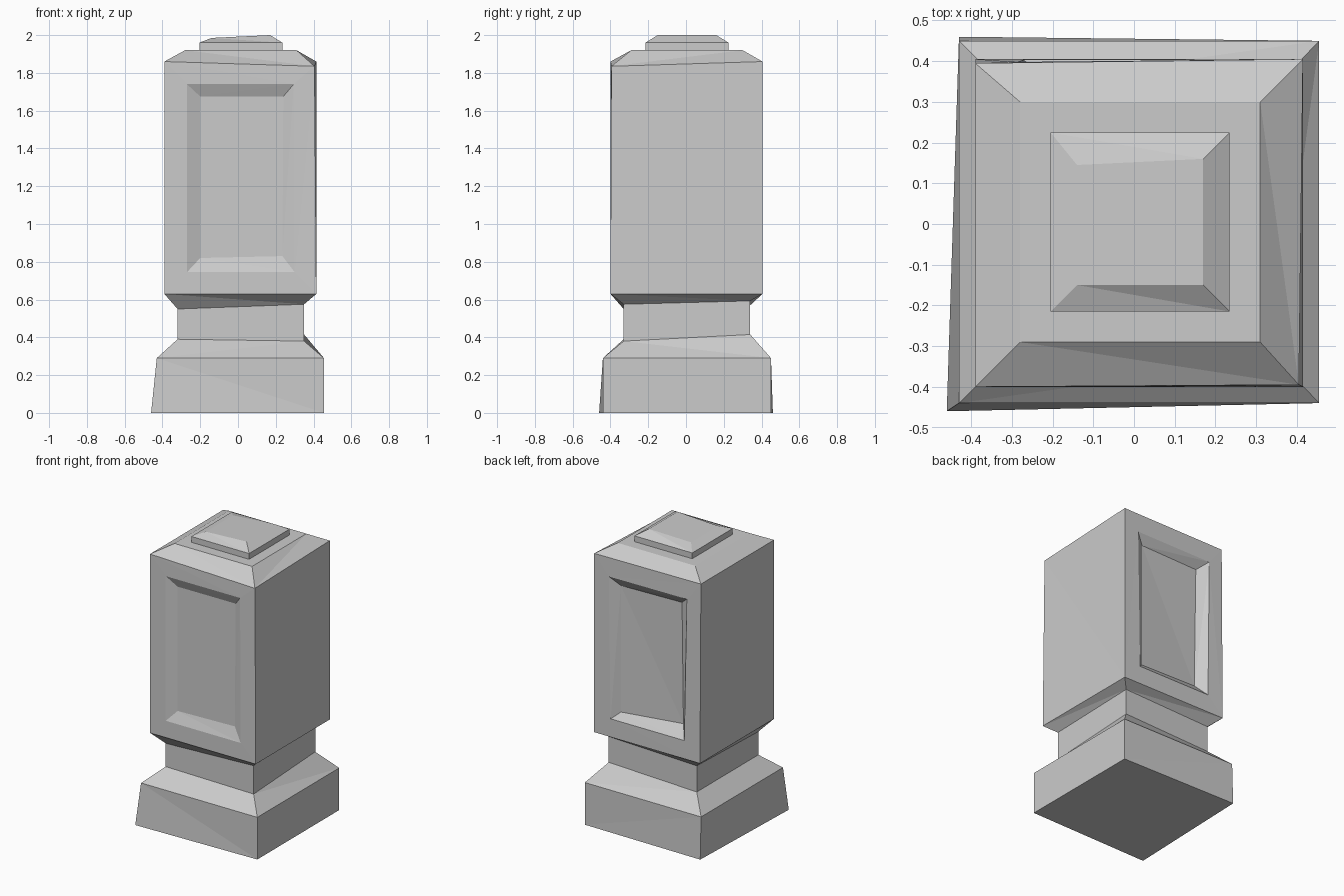
import bpy
import bmesh

cube = bpy.data.objects.get("Cube")
if cube:
    bpy.data.objects.remove(cube, do_unlink=True)

stone = bpy.data.materials.new("grey_stone")
stone.use_nodes = True
stone.diffuse_color = (0.6, 0.6, 0.6, 1)
stone.node_tree.nodes["Principled BSDF"].inputs["Base Color"].default_value = (0.6, 0.6, 0.6, 1)


def ring(x0, x1, y0, y1, *z):
    """Four corners from front-left of the sheet, counter-clockwise seen from above."""
    z = z * 4 if len(z) == 1 else z
    return [(x0, y0, z[0]), (x1, y0, z[1]), (x1, y1, z[2]), (x0, y1, z[3])]


def bridge(bm, a, b, skip=()):
    for i in range(4):
        j = (i + 1) % 4
        if i not in skip:
            bm.faces.new((a[i], a[j], b[j], b[i]))


def panel(bm, corners, outer, inner):
    """Flat frame, sloping reveal and sunken field filling one side."""
    loops = [corners] + [[bm.verts.new(p) for p in pts] for pts in (outer, inner)]
    bridge(bm, loops[0], loops[1])
    bridge(bm, loops[1], loops[2])
    bm.faces.new(loops[2])


def loft(name, rings, bottom=False, top=False, panels=None):
    bm = bmesh.new()
    panels = panels or {}
    loops = [[bm.verts.new(p) for p in r] for r in rings]
    for k in range(len(loops) - 1):
        bridge(bm, loops[k], loops[k + 1], panels if k == 1 else ())
    for i, (outer, inner) in panels.items():
        j = (i + 1) % 4
        lo, hi = loops[1], loops[2]
        panel(bm, [lo[i], lo[j], hi[j], hi[i]], outer, inner)
    if bottom:
        bm.faces.new(loops[0][::-1])
    if top:
        bm.faces.new(loops[-1])
    # Triangulate so that the slightly warped sides stay flat-faceted
    bmesh.ops.triangulate(bm, faces=bm.faces[:])
    mesh = bpy.data.meshes.new(name)
    bm.to_mesh(mesh)
    bm.free()
    mesh.materials.append(stone)
    obj = bpy.data.objects.new(name, mesh)
    bpy.context.collection.objects.link(obj)


# Shared joints between the parts
neck_low = ring(-0.32, 0.35, -0.33, 0.34, 0.39, 0.38, 0.415, 0.39)
neck_high = ring(-0.32, 0.35, -0.33, 0.34, 0.55, 0.575, 0.593, 0.57)

# Plinth with a skewed foot
foot = [(-0.46, -0.46, 0), (0.455, -0.44, 0), (0.455, 0.45, 0), (-0.43, 0.46, 0)]
loft("plinth", [foot, ring(-0.43, 0.455, -0.44, 0.45, 0.29), neck_low], bottom=True)

# Neck
loft("neck", [neck_low, neck_high])

# Main block: chamfered ends, a sunken panel on the front and on the back
block_top = [(-0.39, -0.4, 1.86), (0.405, -0.395, 1.835), (0.415, 0.405, 1.86), (-0.39, 0.395, 1.86)]
front = ([(-0.27, -0.4, 0.745), (0.3, -0.4, 0.745), (0.295, -0.398, 1.74), (-0.27, -0.4, 1.74)],
         [(-0.2, -0.37, 0.82), (0.235, -0.37, 0.83), (0.24, -0.368, 1.675), (-0.2, -0.37, 1.675)])
back = ([(0.29, 0.405, 0.755), (-0.27, 0.404, 0.755), (-0.285, 0.398, 1.73), (0.305, 0.404, 1.73)],
        [(0.24, 0.365, 0.80), (-0.215, 0.335, 0.83), (-0.215, 0.35, 1.67), (0.24, 0.365, 1.67)])
loft("main_block",
     [neck_high, ring(-0.39, 0.415, -0.4, 0.405, 0.63), block_top,
      ring(-0.28, 0.31, -0.29, 0.3, 1.92)],
     top=True, panels={0: front, 2: back})

# Small cap with a tilted bevelled top
cap_top = [(-0.14, -0.15, 1.985), (0.17, -0.15, 2.0), (0.17, 0.16, 2.0), (-0.14, 0.145, 1.985)]
loft("cap", [ring(-0.205, 0.235, -0.215, 0.225, 1.92),
             ring(-0.205, 0.235, -0.215, 0.225, 1.96), cap_top], top=True)
